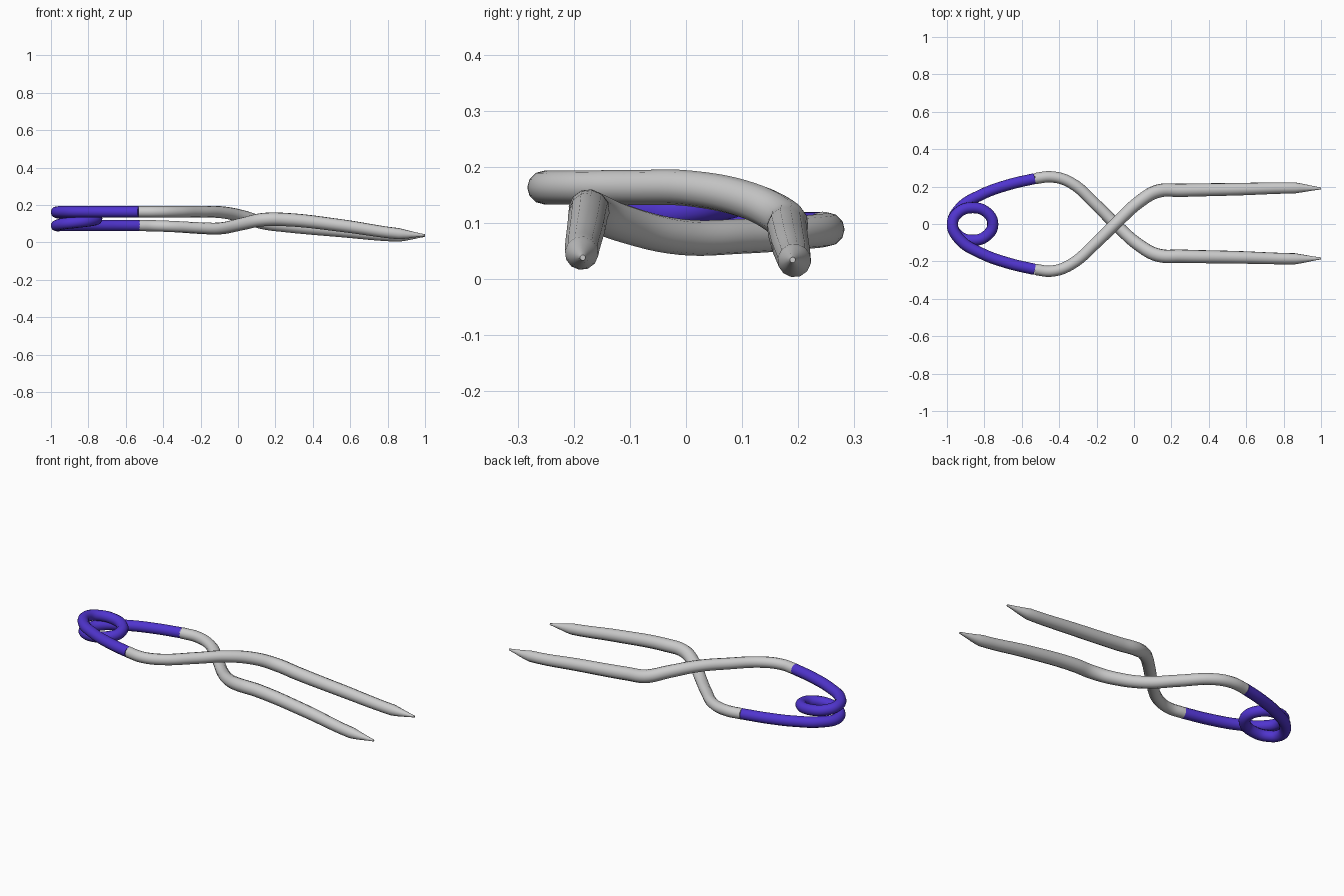
import bpy, math

if "Cube" in bpy.data.objects:
    bpy.data.objects.remove(bpy.data.objects["Cube"])

def wire(name, pts, color=None):
    """Round wire swept through (x, y, z, radius) points."""
    cu = bpy.data.curves.new(name, 'CURVE')
    cu.dimensions = '3D'
    cu.bevel_depth = 1.0
    cu.bevel_resolution = 4
    cu.resolution_u = 6
    cu.use_fill_caps = True
    sp = cu.splines.new('BEZIER')
    sp.bezier_points.add(len(pts) - 1)
    for bp, (x, y, z, r) in zip(sp.bezier_points, pts):
        bp.co = (x, y, z)
        bp.radius = r
        bp.handle_left_type = bp.handle_right_type = 'AUTO'
    ob = bpy.data.objects.new(name, cu)
    bpy.context.collection.objects.link(ob)
    bpy.ops.object.select_all(action='DESELECT')
    ob.select_set(True)
    bpy.context.view_layer.objects.active = ob
    bpy.ops.object.convert(target='MESH')
    ob = bpy.context.object
    bpy.ops.object.shade_smooth_by_angle(angle=math.radians(50))
    if color:
        m = bpy.data.materials.new(name + "_paint")
        m.diffuse_color = color
        m.use_nodes = True
        m.node_tree.nodes["Principled BSDF"].inputs["Base Color"].default_value = m.diffuse_color
        ob.data.materials.append(m)
    return ob

R = 0.03

# Coiled spring handle: arm in, one loop round, arm out (half-turn symmetric)
arm = [(-0.53, -0.243), (-0.67, -0.21), (-0.82, -0.155), (-0.93, -0.085)]
coil = [(x, y, 0.163, R) for x, y in arm]
for i in range(9):
    a = math.pi - i * math.pi / 4
    coil.append((-0.863 + 0.108 * math.cos(a), 0.087 * math.sin(a),
                 0.161 - 0.072 * i / 8, R))
coil += [(x, -y, 0.09, R) for x, y in reversed(arm)]
wire("spring_handle", coil, (0.08, 0.035, 0.62, 1))

# Prong from the upper arm, crossing over to +y
wire("upper_prong", [
    (-0.53, -0.243, 0.163, R), (-0.44, -0.252, 0.163, R),
    (-0.34, -0.218, 0.163, R), (-0.2, -0.098, 0.163, 0.031),
    (-0.09, 0.01, 0.161, 0.032), (0.03, 0.12, 0.137, 0.034),
    (0.13, 0.176, 0.106, 0.036), (0.25, 0.18, 0.09, 0.036),
    (0.55, 0.186, 0.061, 0.034), (0.86, 0.193, 0.033, 0.03),
    (1.0, 0.19, 0.034, 0.005)])

# Prong from the lower arm, crossing under to -y
wire("lower_prong", [
    (-0.53, 0.243, 0.09, R), (-0.44, 0.252, 0.088, R),
    (-0.34, 0.222, 0.084, R), (-0.2, 0.1, 0.076, 0.031),
    (-0.09, -0.01, 0.075, 0.032), (0.03, -0.115, 0.1, 0.034),
    (0.13, -0.167, 0.121, 0.036), (0.25, -0.172, 0.122, 0.036),
    (0.55, -0.178, 0.09, 0.034), (0.86, -0.186, 0.046, 0.03),
    (1.0, -0.184, 0.038, 0.005)])
